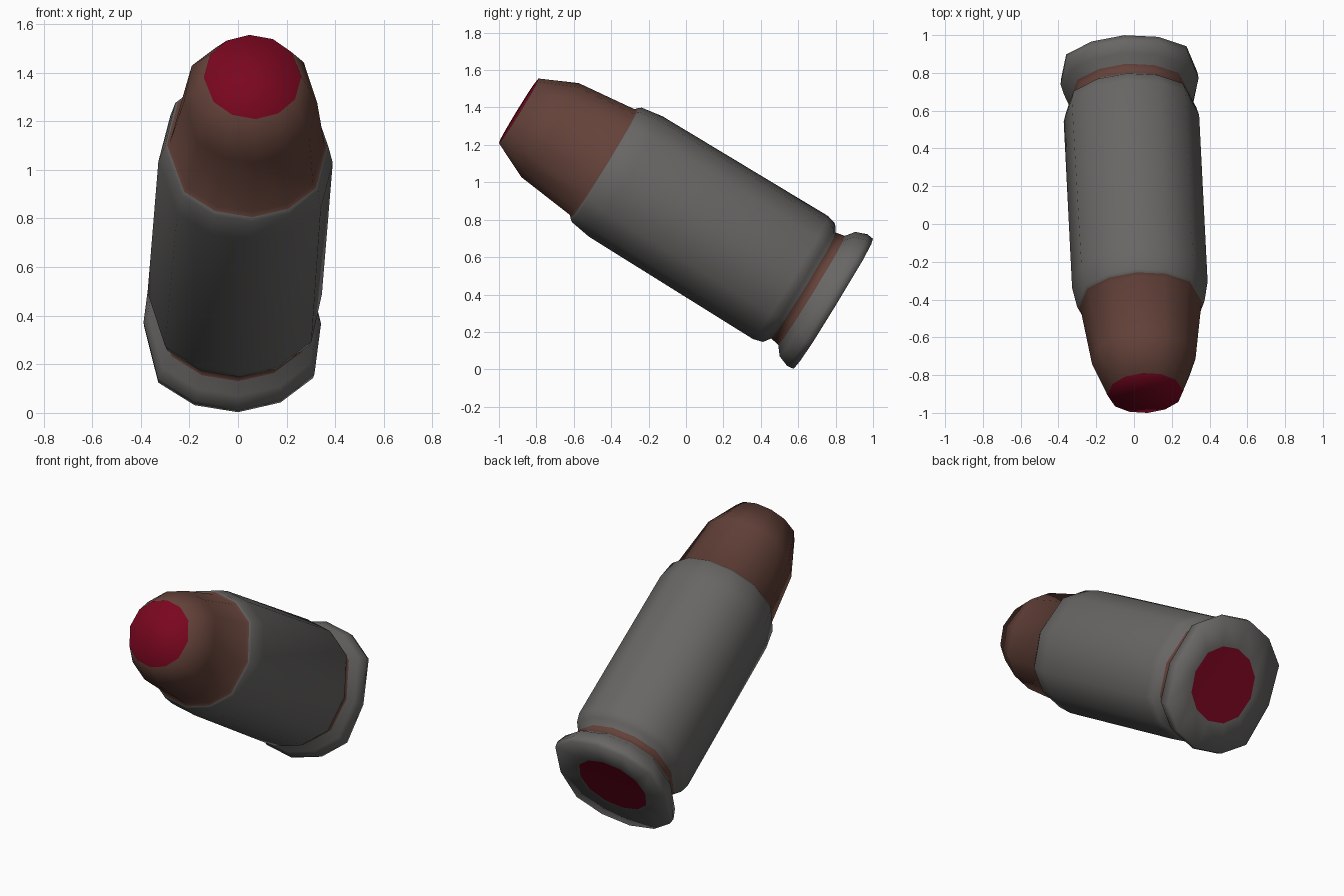
import bpy, bmesh, math
from mathutils import Matrix, Vector

if "Cube" in bpy.data.objects:
    bpy.data.objects.remove(bpy.data.objects["Cube"])

# Cross-section: close-set corners above and below, one flattened corner per side
HALF = [-55, -29.3, -3.5, 22.2, 48, 89]
ANGLES = HALF + [a + 180 for a in HALF]
SIDES = len(ANGLES)


def material(name, rgb):
    m = bpy.data.materials.new(name)
    m.diffuse_color = (*rgb, 1)
    m.use_nodes = True
    m.node_tree.nodes["Principled BSDF"].inputs["Base Color"].default_value = m.diffuse_color
    return m


MATS = [material("grey steel", (0.138, 0.134, 0.130)),
        material("brown copper", (0.126, 0.054, 0.041)),
        material("dark red", (0.195, 0.002, 0.014))]
STEEL, COPPER, RED = range(3)

# Placement: local z runs from the base to the nose, local y points up and back
base = Vector((-0.025, 0.785, 0.352))
axis = (Vector((0.06, -0.895, 1.382)) - base).normalized()
side = Vector((1, 0, 0))
side = (side - axis * side.dot(axis)).normalized()
up = axis.cross(side)
frame = Matrix.Translation(base) @ Matrix((side, up, axis)).transposed().to_4x4()


def section(bm, s, r, w, even):
    """Ring at distance s; w scales the side corners, even spreads the corners"""
    ring = []
    for i, a in enumerate(ANGLES):
        a = math.radians(a * (1 - even) + (i * 30 - 63.5) * even)
        k = r * (w if i % 6 == 5 else 1)
        ring.append(bm.verts.new((k * math.sin(a), k * math.cos(a), s)))
    return ring


def loft(name, rings, cap_start, cap_end):
    """rings: (distance, radius, side ratio, evenness, material of next band)"""
    bm = bmesh.new()
    loops = [section(bm, *ring[:4]) for ring in rings]
    for k in range(len(loops) - 1):
        a, b = loops[k], loops[k + 1]
        for i in range(SIDES):
            j = (i + 1) % SIDES
            bm.faces.new((a[i], b[i], b[j], a[j])).material_index = rings[k][4]
    bm.faces.new(loops[0]).material_index = cap_start
    bm.faces.new(loops[-1][::-1]).material_index = cap_end
    bm.normal_update()
    me = bpy.data.meshes.new(name)
    bm.to_mesh(me)
    bm.free()
    for m in MATS:
        me.materials.append(m)
    ob = bpy.data.objects.new(name, me)
    bpy.context.collection.objects.link(ob)
    ob.matrix_world = frame
    bpy.context.view_layer.objects.active = ob
    ob.select_set(True)
    bpy.ops.object.shade_smooth_by_angle(angle=math.radians(85))
    return ob


loft("cartridge", [
    # primer disc and rim
    (0.000, 0.230, 0.97, 0.6, STEEL),
    (-0.003, 0.408, 0.885, 0, STEEL),
    (0.035, 0.413, 0.885, 0, STEEL),
    (0.096, 0.390, 0.90, 0, STEEL),
    # extractor groove
    (0.134, 0.342, 0.93, 0, COPPER),
    (0.184, 0.332, 0.93, 0, STEEL),
    # straight wall and rolled lip
    (0.212, 0.371, 0.93, 0, STEEL),
    (0.265, 0.386, 0.93, 0, STEEL),
    (1.300, 0.378, 0.95, 0, STEEL),
    (1.419, 0.359, 0.94, 0, STEEL),
    (1.434, 0.347, 0.95, 0, COPPER),
    # tapered bullet with flat painted nose
    (1.447, 0.332, 0.96, 0, COPPER),
    (1.775, 0.295, 0.93, 0, COPPER),
    (1.972, 0.203, 0.99, 0.5, COPPER),
], RED, RED)
